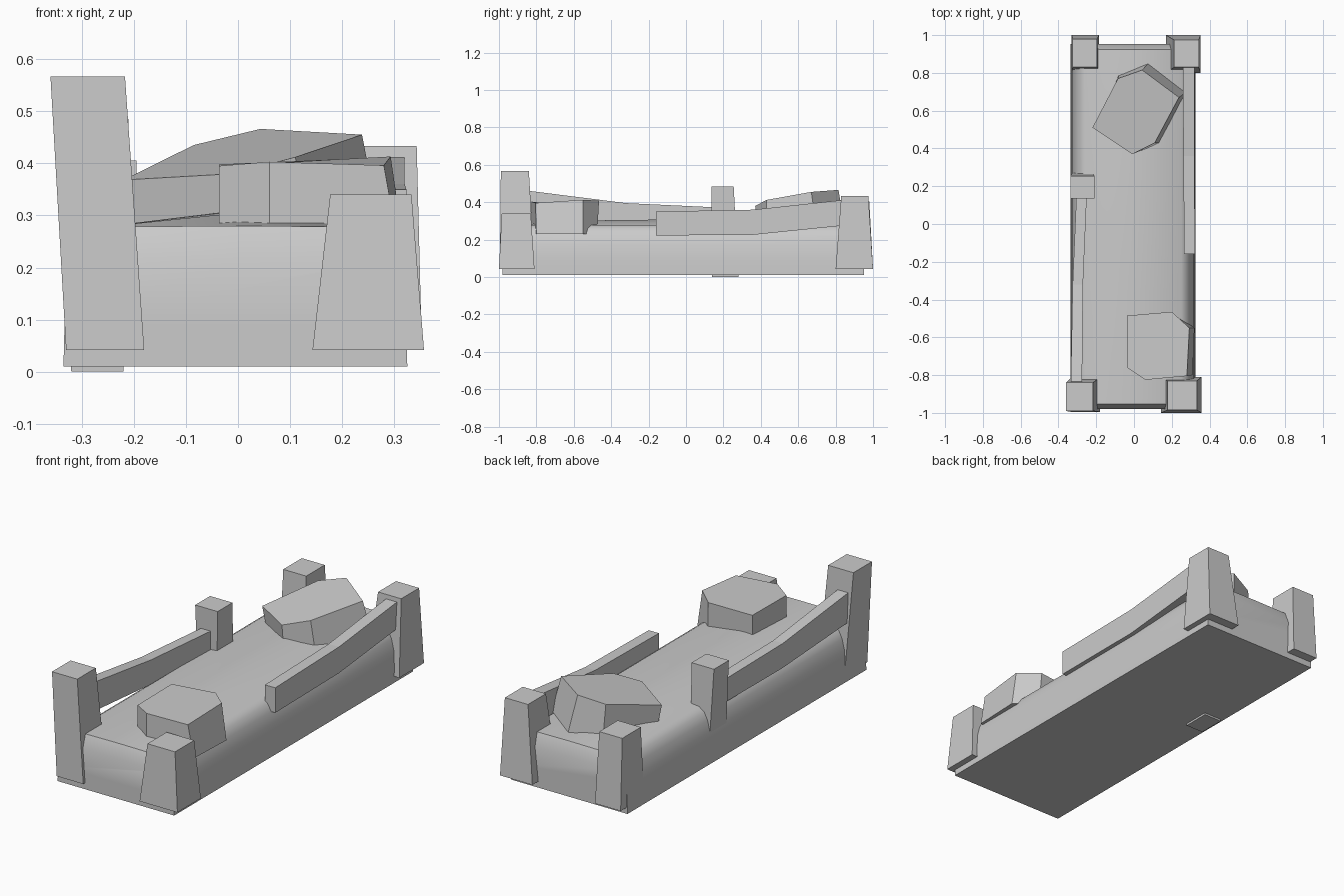
import bpy, bmesh


def loft(name, rings, smooth=False):
    """Skin a list of equal-length point rings and cap both ends."""
    bm = bmesh.new()
    vs = [[bm.verts.new(p) for p in r] for r in rings]
    n = len(vs[0])
    for a, b in zip(vs, vs[1:]):
        for i in range(n):
            j = (i + 1) % n
            bm.faces.new((a[i], a[j], b[j], b[i]))
    bm.faces.new(vs[0])
    bm.faces.new(vs[-1])
    bmesh.ops.recalc_face_normals(bm, faces=bm.faces)
    me = bpy.data.meshes.new(name)
    bm.to_mesh(me)
    bm.free()
    ob = bpy.data.objects.new(name, me)
    bpy.context.collection.objects.link(ob)
    if smooth:
        bpy.ops.object.select_all(action='DESELECT')
        bpy.context.view_layer.objects.active = ob
        ob.select_set(True)
        bpy.ops.object.shade_smooth_by_angle(angle=0.6)
    return ob


def post(name, bottom, top):
    """Tapered post; each end is (x0, x1, y0, y1, z)."""
    loft(name, [[(a, c, z), (b, c, z), (b, d, z), (a, d, z)]
                for a, b, c, d, z in (bottom, top)])


def rail(name, stations):
    """Bent beam; each station is (y, x0, x1, z0, z1)."""
    loft(name, [[(a, y, c), (b, y, c), (b, y, d), (a, y, d)]
                for y, a, b, c, d in stations])


# Long mound with rounded shoulders, bevelled ends and a slight crown
def section(y, cap, crown):
    side = [(0.325, 0.01), (0.323, 0.09), (0.315, 0.17), (0.30, 0.222),
            (0.28, 0.258), (0.25, 0.278)]
    pts = side + [(0, 0.28 + crown)] + [(-x - 0.01, z) for x, z in reversed(side)]
    return [(x, y, min(z, cap)) for x, z in pts]


loft("bed_base", [section(-0.98, 0.215, 0), section(-0.953, 0.4, 0),
                  section(-0.4, 0.4, 0.025), section(0.4, 0.4, 0.03),
                  section(0.925, 0.4, 0), section(0.952, 0.215, 0)], True)

# Leaning posts
post("front_left_post", (-0.33, -0.18, -0.995, -0.81, 0.042),
     (-0.36, -0.217, -0.99, -0.84, 0.567))
post("front_right_post", (0.143, 0.357, -1.0, -0.81, 0.042),
     (0.177, 0.333, -0.985, -0.83, 0.34))
post("back_right_post", (0.17, 0.353, 0.80, 1.0, 0.042),
     (0.212, 0.343, 0.83, 0.975, 0.433))
post("back_left_post", (-0.33, -0.185, 0.81, 1.0, 0.042),
     (-0.325, -0.195, 0.83, 0.98, 0.405))
post("middle_post", (-0.32, -0.22, 0.14, 0.28, 0.0),
     (-0.337, -0.21, 0.135, 0.255, 0.485))

# Sagging side rails
rail("left_rail", [(-0.85, -0.335, -0.275, 0.31, 0.462),
                   (-0.32, -0.325, -0.27, 0.27, 0.395),
                   (0.15, -0.305, -0.25, 0.255, 0.373)])
rail("right_rail", [(-0.16, 0.265, 0.323, 0.222, 0.35),
                    (0.36, 0.262, 0.32, 0.226, 0.36),
                    (0.84, 0.258, 0.32, 0.275, 0.412)])

# Faceted stones
loft("front_stone", [
    [(-0.036, -0.49, 0.23), (0.21, -0.475, 0.23), (0.32, -0.55, 0.23),
     (0.31, -0.80, 0.23), (0.06, -0.825, 0.23), (-0.036, -0.76, 0.23)],
    [(-0.036, -0.485, 0.398), (0.2, -0.465, 0.408), (0.293, -0.55, 0.413),
     (0.28, -0.805, 0.396), (0.06, -0.825, 0.403), (-0.036, -0.76, 0.395)]])
loft("back_stone", [
    [(-0.2, 0.52, 0.24), (-0.08, 0.79, 0.24), (0.08, 0.855, 0.24),
     (0.28, 0.70, 0.24), (0.14, 0.43, 0.24), (-0.01, 0.385, 0.24)],
    [(-0.22, 0.51, 0.368), (-0.085, 0.77, 0.435), (0.043, 0.815, 0.466),
     (0.238, 0.67, 0.455), (0.11, 0.43, 0.412), (-0.01, 0.37, 0.38)]])
